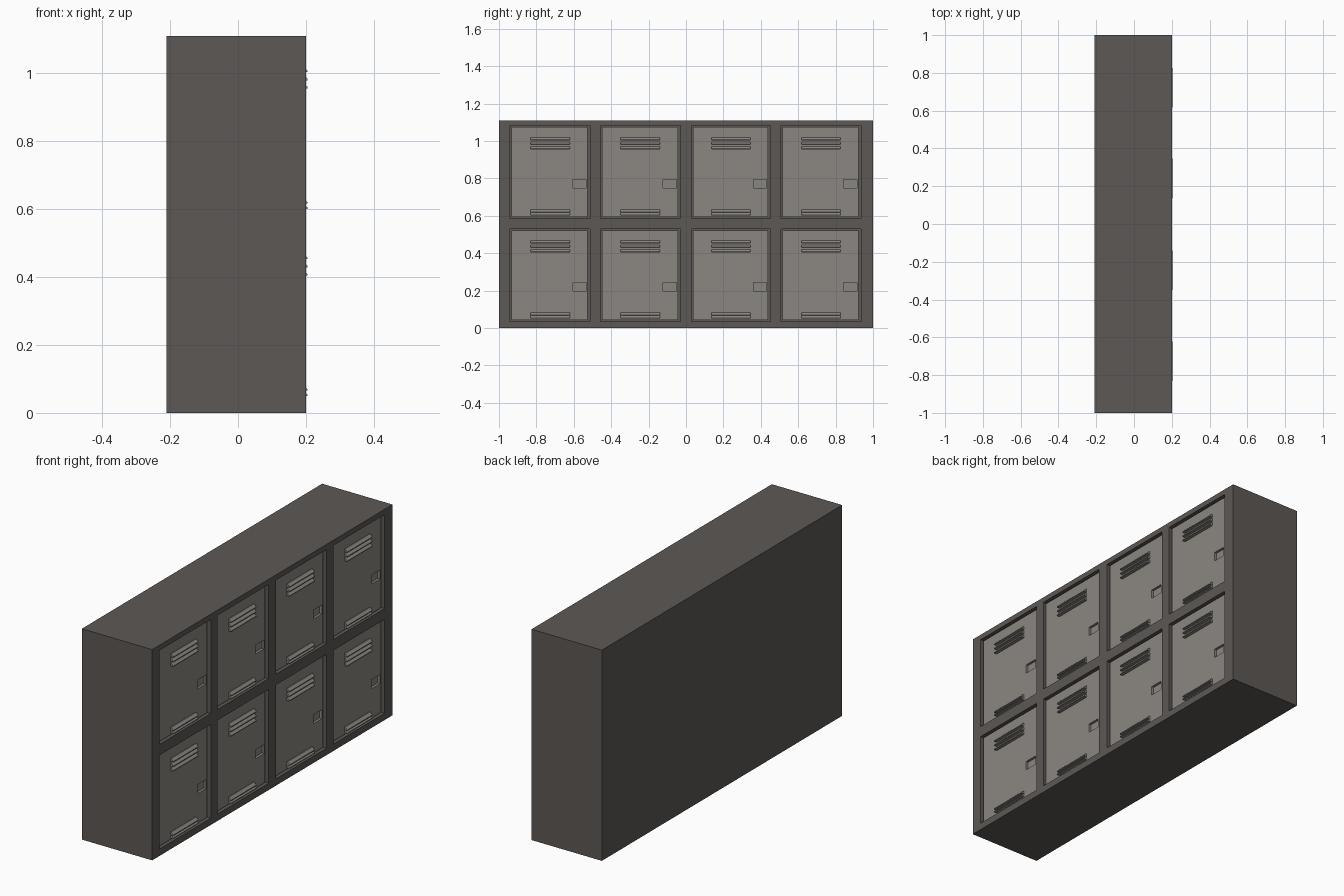
import bpy
import bmesh

if "Cube" in bpy.data.objects:
    bpy.data.objects.remove(bpy.data.objects["Cube"])


def material(name, rgb):
    m = bpy.data.materials.new(name)
    m.diffuse_color = (*rgb, 1)
    m.use_nodes = True
    m.node_tree.nodes["Principled BSDF"].inputs["Base Color"].default_value = m.diffuse_color
    return m


BODY = material("dark grey steel", (0.107, 0.098, 0.089))
DOOR = material("light grey steel", (0.26, 0.24, 0.22))


def finish(name, bm, mat):
    bmesh.ops.recalc_face_normals(bm, faces=bm.faces)
    mesh = bpy.data.meshes.new(name)
    bm.to_mesh(mesh)
    bm.free()
    mesh.materials.append(mat)
    ob = bpy.data.objects.new(name, mesh)
    bpy.context.collection.objects.link(ob)
    return ob


def recessed_box(name, x0, x1, ys, zs, is_pocket, depth, mat):
    """Box whose +x face is a grid; cells picked by is_pocket are sunk by depth."""
    bm = bmesh.new()
    rows = [[[bm.verts.new((x, y, z)) for z in zs] for y in ys] for x in (x0, x1)]
    pockets = []
    for side, g in enumerate(rows):
        for i in range(len(ys) - 1):
            for j in range(len(zs) - 1):
                f = bm.faces.new((g[i][j], g[i + 1][j], g[i + 1][j + 1], g[i][j + 1]))
                if side and is_pocket(i, j):
                    pockets.append(f)
    # outer walls joining back and front
    back, front = rows
    for i in range(len(ys) - 1):
        for j in (0, -1):
            bm.faces.new((back[i][j], back[i + 1][j], front[i + 1][j], front[i][j]))
    for j in range(len(zs) - 1):
        for i in (0, -1):
            bm.faces.new((back[i][j], back[i][j + 1], front[i][j + 1], front[i][j]))
    # pockets
    for f in pockets:
        loop = list(f.verts)
        inner = [bm.verts.new((v.co.x - depth, v.co.y, v.co.z)) for v in loop]
        for k in range(4):
            n = (k + 1) % 4
            bm.faces.new((loop[k], loop[n], inner[n], inner[k]))
        bm.faces.new(inner)
        bm.faces.remove(f)
    return finish(name, bm, mat)


def louvers(name, yc, heights, x):
    """Slanted vent hoods, each a wedge that leans out towards its lower edge."""
    bm = bmesh.new()
    profile = [(x - 0.002, 0.008), (x + 0.004, 0.008), (0.205, -0.004),
               (0.205, -0.008), (x - 0.002, -0.008)]
    for z in heights:
        ends = [[bm.verts.new((px, yc + s * 0.105, z + pz)) for px, pz in profile]
                for s in (-1, 1)]
        for e in ends:
            bm.faces.new(e)
        for k in range(5):
            n = (k + 1) % 5
            bm.faces.new((ends[0][k], ends[0][n], ends[1][n], ends[1][k]))
    return finish(name, bm, DOOR)


# cabinet body with eight sunk door openings
OPEN_Y = [(-0.94, -0.512), (-0.458, -0.03), (0.03, 0.452), (0.508, 0.935)]
OPEN_Z = [(0.036, 0.53), (0.587, 1.082)]
ys = [-1] + [v for p in OPEN_Y for v in p] + [1]
zs = [0] + [v for p in OPEN_Z for v in p] + [1.11]
recessed_box("cabinet_body", -0.21, 0.2, ys, zs,
             lambda i, j: i % 2 and j % 2, 0.03, BODY)

# doors, each with a sunk handle cup and two sets of vents
FACE = 0.188
for r, (z0, z1) in enumerate(OPEN_Z):
    for c, (y0, y1) in enumerate(OPEN_Y):
        tag = f"{r + 1}_{c + 1}"
        a, b = y0 + 0.008, y1 - 0.014
        hy, hz = y1 - 0.092, z0 + 0.161
        recessed_box("door_" + tag, 0.17, FACE,
                     [a, hy, hy + 0.07, b], [z0 + 0.006, hz, hz + 0.047, z1 - 0.007],
                     lambda i, j: i == 1 and j == 1, 0.013, DOOR)
        yc = (y0 + y1) / 2
        louvers("upper_vents_" + tag, yc, [z0 + h for h in (0.377, 0.401, 0.425)], FACE)
        louvers("lower_vents_" + tag, yc, [z0 + h for h in (0.022, 0.038)], FACE)
